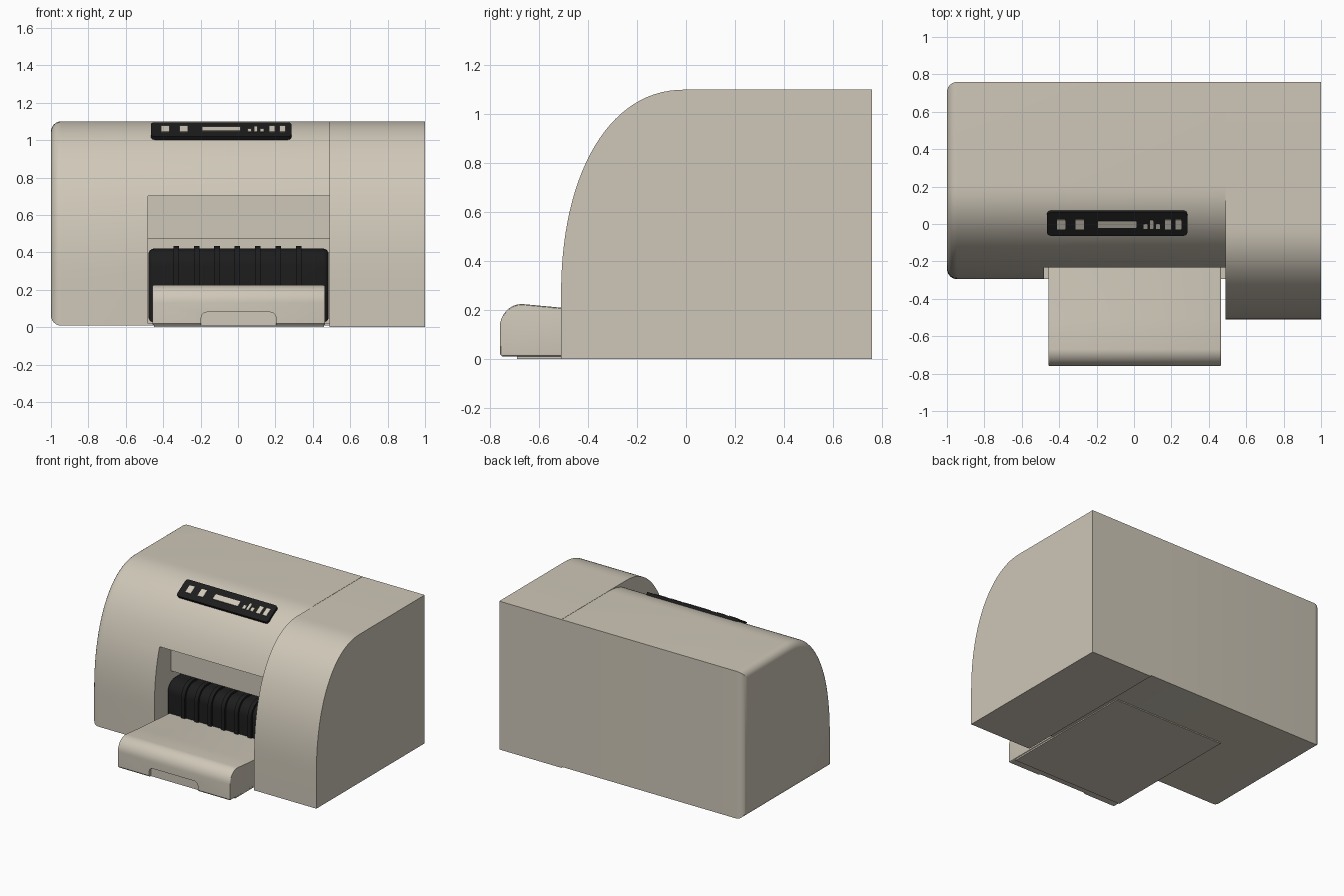
import bpy, bmesh, math
from mathutils import Matrix

if "Cube" in bpy.data.objects:
    bpy.data.objects.remove(bpy.data.objects["Cube"])


def material(name, rgb):
    m = bpy.data.materials.new(name)
    m.diffuse_color = (*rgb, 1)
    m.use_nodes = True
    m.node_tree.nodes["Principled BSDF"].inputs["Base Color"].default_value = m.diffuse_color
    return m


BEIGE = material("beige_plastic", (0.62, 0.57, 0.48))
BLACK = material("black_plastic", (0.012, 0.012, 0.012))


def finish(name, bm, mat):
    bmesh.ops.recalc_face_normals(bm, faces=bm.faces)
    me = bpy.data.meshes.new(name)
    bm.to_mesh(me)
    bm.free()
    ob = bpy.data.objects.new(name, me)
    bpy.context.collection.objects.link(ob)
    me.materials.append(mat)
    return ob


def prism(name, profile, x0, x1, mat=BEIGE, left=0, right=0, segs=6):
    """Extrude a (y, z) profile along x, optionally rounding either end."""
    bm = bmesh.new()
    a = bm.faces.new([bm.verts.new((x0, y, z)) for y, z in profile])
    ext = bmesh.ops.extrude_face_region(bm, geom=[a], use_keep_orig=True)["geom"]
    for v in ext:
        if isinstance(v, bmesh.types.BMVert):
            v.co.x = x1
    bmesh.ops.recalc_face_normals(bm, faces=bm.faces)
    for x, r in ((x0, left), (x1, right)):
        if r:
            rim = [e for e in bm.edges if all(abs(v.co.x - x) < 1e-5 for v in e.verts)]
            bmesh.ops.bevel(bm, geom=rim, offset=r, segments=segs, profile=0.5,
                            affect='EDGES', clamp_overlap=True)
    return finish(name, bm, mat)


def rounded_slab(name, w, h, d, r, matrix, mat):
    """Box w x h x d with its corner edges along local z rounded."""
    bm = bmesh.new()
    bmesh.ops.create_cube(bm, size=1)
    bmesh.ops.scale(bm, vec=(w, h, d), verts=bm.verts)
    up = [e for e in bm.edges if abs(e.verts[0].co.z - e.verts[1].co.z) > d / 2]
    bmesh.ops.bevel(bm, geom=up, offset=r, segments=4, profile=0.5, affect='EDGES')
    bmesh.ops.transform(bm, matrix=matrix, verts=bm.verts)
    return finish(name, bm, mat)


def cut(ob, cutter):
    mod = ob.modifiers.new("cut", 'BOOLEAN')
    mod.operation, mod.solver, mod.object = 'DIFFERENCE', 'EXACT', cutter
    bpy.context.view_layer.objects.active = ob
    bpy.ops.object.modifier_apply(modifier=mod.name)
    bpy.data.objects.remove(cutter)


def shell(front, crest, z0, n=28):
    """Side outline: upright front, swept curve to a flat top, upright back."""
    pts = [(0.76, z0), (front, z0)]
    for i in range(n + 1):
        t = math.pi / 2 * i / n
        pts.append((crest - (crest - front) * math.cos(t) ** (2 / 2.2),
                    0.25 + 0.85 * math.sin(t) ** (2 / 2.2)))
    return pts + [(0.76, 1.1)]


def arc(cy, cz, ry, rz, n=8):
    """Quarter curve from front (-y) to top."""
    return [(cy - ry * math.cos(math.pi / 2 * i / n), cz + rz * math.sin(math.pi / 2 * i / n))
            for i in range(n + 1)]


# Right-hand side module and main body
prism("side_module", shell(-0.51, 0.0, 0), 0.49, 1.0)
body = prism("main_body", shell(-0.295, 0.21, 0.008), -1.0, 0.488, left=0.055)

# Paper opening, stepped back under the upper panel
cut(body, prism("opening_cutter", [(-0.6, 0.02), (0.1, 0.02), (0.1, 0.47), (-0.1, 0.47),
                                   (-0.1, 0.70), (-0.6, 0.70)], -0.48, 0.6))


# Black feed block with raised ribs
def feed(g):
    return [(0.095, 0.025), (-0.16 - g, 0.025)] + arc(-0.07, 0.33, 0.09 + g, 0.09 + g) \
        + [(0.095, 0.42 + g)]


prism("feed_block", feed(0), -0.479, 0.485, BLACK, left=0.03, right=0.03, segs=4)
for i in range(7):
    x = -0.33 + i * 0.109
    prism(f"feed_rib_{i + 1}", feed(0.015), x - 0.015, x + 0.015, BLACK)

# Paper tray with finger notch, and its thin base
tray = prism("paper_tray", [(-0.15, 0.01), (-0.75, 0.01), (-0.76, 0.02)]
             + arc(-0.67, 0.13, 0.09, 0.095) + [(-0.51, 0.21), (-0.15, 0.185)],
             -0.457, 0.465, left=0.008, right=0.008, segs=3)
turn = Matrix.Rotation(math.pi / 2, 4, 'X')
cut(tray, rounded_slab("notch_cutter", 0.4, 0.12, 0.08, 0.03,
                       Matrix.Translation((0.003, -0.78, 0.02)) @ turn, BEIGE))
prism("tray_base", [(-0.69, 0), (0.37, 0), (0.37, 0.012), (-0.69, 0.012)], -0.45, 0.46)

# Tilted control panel with display and buttons
tilt = Matrix.Translation((-0.09, 0.005, 1.047)) @ Matrix.Rotation(math.radians(31.5), 4, 'X')
rounded_slab("control_panel", 0.75, 0.145, 0.024, 0.02, tilt, BLACK)
controls = [(-0.39, 0, 0.045, 0.06), (-0.29, 0, 0.045, 0.06), (-0.09, 0, 0.205, 0.042),
            (0.062, -0.012, 0.022, 0.03), (0.094, 0, 0.018, 0.055), (0.128, -0.012, 0.022, 0.03),
            (0.182, 0, 0.032, 0.06), (0.237, 0, 0.032, 0.06)]
for i, (x, v, w, h) in enumerate(controls):
    rounded_slab("display" if i == 2 else f"button_{i + 1}", w, h, 0.012, 0.004,
                 tilt @ Matrix.Translation((x + 0.09, v, 0.011)), BEIGE)

bpy.ops.object.select_all(action='SELECT')
bpy.context.view_layer.objects.active = body
bpy.ops.object.shade_smooth_by_angle(angle=math.radians(30))
